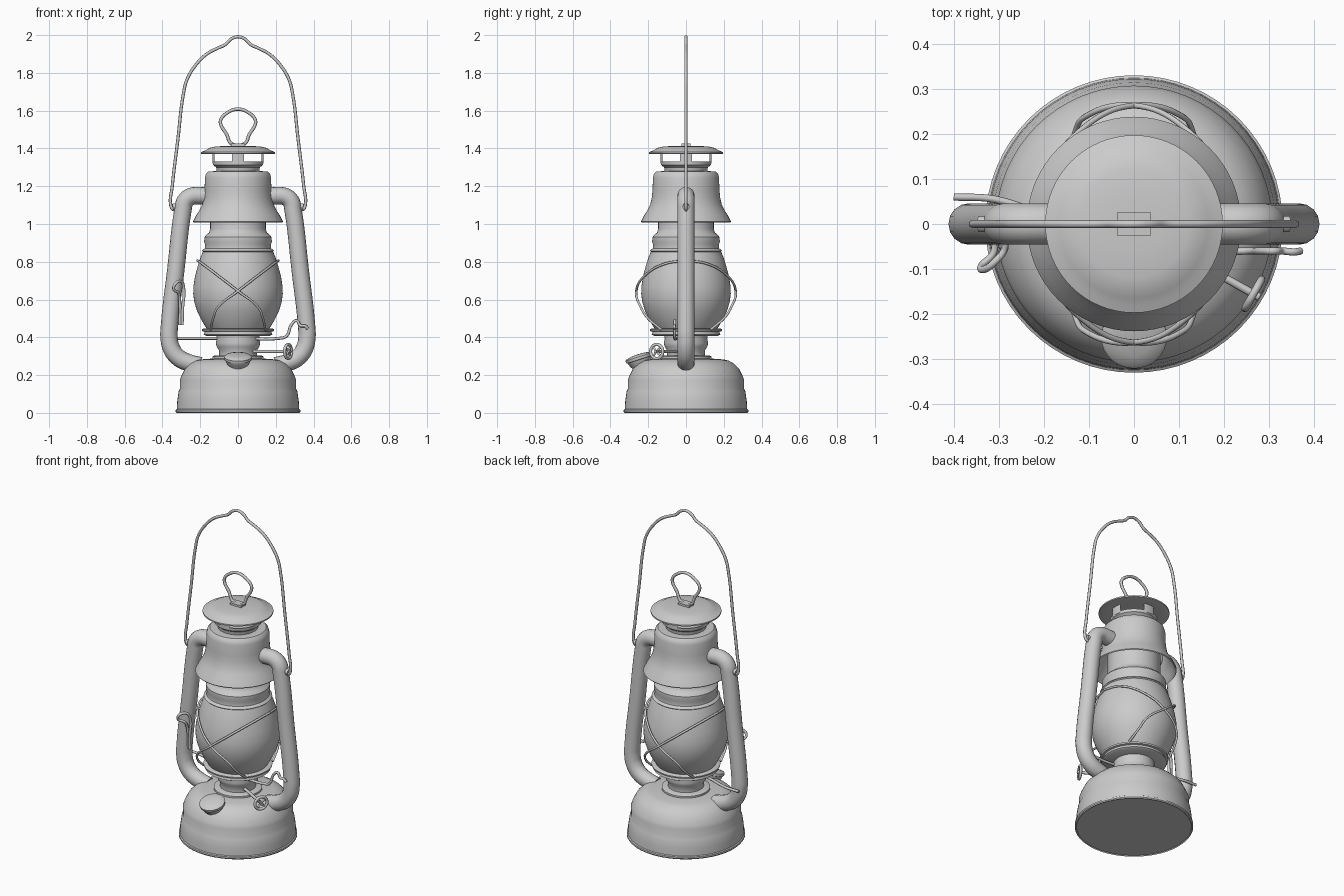
import bpy, bmesh, math
from mathutils import Vector


def smooth(ob, angle=35):
    bpy.ops.object.select_all(action='DESELECT')
    ob.select_set(True)
    bpy.context.view_layer.objects.active = ob
    bpy.ops.object.shade_smooth_by_angle(angle=math.radians(angle))


def lathe(name, profile, steps=64, start=0.0, sweep=math.tau):
    """Revolve (radius, z) points around the z axis."""
    bm = bmesh.new()
    verts = [bm.verts.new((r * math.cos(start), r * math.sin(start), z)) for r, z in profile]
    edges = [bm.edges.new(pair) for pair in zip(verts, verts[1:])]
    bmesh.ops.spin(bm, geom=verts + edges, cent=(0, 0, 0), axis=(0, 0, 1), angle=sweep, steps=steps)
    bmesh.ops.remove_doubles(bm, verts=bm.verts, dist=1e-5)
    bmesh.ops.recalc_face_normals(bm, faces=bm.faces)
    mesh = bpy.data.meshes.new(name)
    bm.to_mesh(mesh)
    bm.free()
    ob = bpy.data.objects.new(name, mesh)
    bpy.context.collection.objects.link(ob)
    smooth(ob)
    return ob


def wire(name, points, radius, closed=False, res=6, sides=2):
    """Round rod through the points."""
    cu = bpy.data.curves.new(name, 'CURVE')
    cu.dimensions = '3D'
    cu.bevel_depth = radius
    cu.bevel_resolution = sides
    cu.resolution_u = res
    cu.use_fill_caps = True
    sp = cu.splines.new('BEZIER')
    sp.bezier_points.add(len(points) - 1)
    for bp, p in zip(sp.bezier_points, points):
        bp.co = p
        bp.handle_left_type = bp.handle_right_type = 'AUTO'
    sp.use_cyclic_u = closed
    sp.use_smooth = True
    ob = bpy.data.objects.new(name, cu)
    bpy.context.collection.objects.link(ob)
    bpy.ops.object.select_all(action='DESELECT')
    ob.select_set(True)
    bpy.context.view_layer.objects.active = ob
    bpy.ops.object.convert(target='MESH')
    smooth(bpy.context.object, 50)
    return bpy.context.object


# fuel tank with rolled foot and stepped wall
lathe("fuel_tank", [(0, 0.005), (0.32, 0.005), (0.325, 0), (0.33, 0.006), (0.33, 0.016), (0.324, 0.02),
                    (0.322, 0.06), (0.314, 0.115), (0.307, 0.13), (0.307, 0.175), (0.3, 0.195),
                    (0.293, 0.21), (0.28, 0.235), (0.255, 0.26), (0.225, 0.277), (0.2, 0.283),
                    (0.13, 0.288), (0, 0.288)])

# burner neck and the plate that carries the globe
lathe("burner", [(0.135, 0.28), (0.135, 0.298), (0.125, 0.303), (0.1, 0.305), (0.1, 0.33), (0.112, 0.35),
                 (0.118, 0.37), (0.112, 0.395), (0.115, 0.41), (0, 0.41)], 48)
lathe("globe_plate", [(0, 0.408), (0.17, 0.408), (0.182, 0.415), (0.178, 0.424), (0.178, 0.43),
                      (0.19, 0.433), (0.192, 0.442), (0.183, 0.447), (0, 0.447)])

# glass globe
lathe("globe", [(0, 0.445), (0.165, 0.445), (0.175, 0.46), (0.195, 0.495), (0.217, 0.54), (0.231, 0.585),
                (0.237, 0.63), (0.236, 0.67), (0.228, 0.72), (0.214, 0.775), (0.198, 0.825),
                (0.185, 0.855), (0, 0.855)])
lathe("globe_collar", [(0, 0.852), (0.185, 0.852), (0.191, 0.858), (0.185, 0.865), (0.176, 0.87),
                       (0.174, 0.89), (0.179, 0.905), (0.178, 0.93), (0.165, 0.945), (0.153, 0.955),
                       (0.147, 0.975), (0.147, 1.1), (0, 1.1)])

# hood with open flared skirt
lathe("hood", [(0.228, 1.015), (0.234, 1.008), (0.238, 1.013), (0.222, 1.045), (0.203, 1.075),
               (0.189, 1.105), (0.181, 1.14), (0.177, 1.18), (0.175, 1.245), (0.17, 1.265), (0.157, 1.278),
               (0.12, 1.28), (0, 1.28), (0, 1.27), (0.15, 1.27), (0.166, 1.245), (0.17, 1.18),
               (0.174, 1.14), (0.183, 1.105), (0.197, 1.075), (0.216, 1.045), (0.228, 1.015)])

# vented chimney: lower ring, four posts, upper ring
lathe("chimney_ring", [(0.112, 1.278), (0.116, 1.3), (0.132, 1.312), (0.134, 1.33),
                       (0.128, 1.33), (0.126, 1.315), (0.108, 1.3), (0.108, 1.278)], 48)
for i in range(4):
    lathe("chimney_post", [(0.128, 1.32), (0.134, 1.32), (0.134, 1.385), (0.128, 1.385), (0.128, 1.32)],
          6, i * math.pi / 2 - 0.24, 0.48)
lathe("chimney_cap", [(0, 1.372), (0.15, 1.372), (0.19, 1.37), (0.197, 1.372), (0.197, 1.38), (0.18, 1.387),
                      (0.165, 1.394), (0.15, 1.403), (0.12, 1.41), (0.06, 1.414), (0, 1.414)])

# lifting ring on the cap
half = [(0.035, 1.425), (0.06, 1.475), (0.092, 1.53), (0.09, 1.555), (0.055, 1.59), (0.02, 1.606)]
loop = half + [(-x, z) for x, z in reversed(half)]
wire("cap_ring", [(x, 0, z) for x, z in loop], 0.009, closed=True, res=4)
bpy.ops.mesh.primitive_cube_add(size=1, location=(0, 0, 1.415))
bpy.context.object.name = "cap_ring_clip"
bpy.context.object.scale = (0.076, 0.05, 0.022)

# air tubes and bail pivots on both sides
for s, side in ((1, "right"), (-1, "left")):
    path = [(0.15, 1.145), (0.2, 1.15), (0.25, 1.145), (0.28, 1.12), (0.292, 1.07), (0.33, 0.75), (0.363, 0.46),
            (0.365, 0.4), (0.352, 0.34), (0.315, 0.292), (0.26, 0.265), (0.2, 0.25)]
    wire("air_tube_" + side, [(s * x, 0, z) for x, z in path], 0.046, res=6, sides=6)
    wire("bail_pivot_" + side, [(s * 0.31, 0, 1.095), (s * 0.345, 0, 1.09)], 0.018, res=2, sides=3)

# bail handle
half = [(0.32, 1.075), (0.345, 1.078), (0.356, 1.1), (0.348, 1.2), (0.318, 1.45), (0.287, 1.7), (0.27, 1.765),
        (0.225, 1.84), (0.165, 1.9), (0.105, 1.932), (0.07, 1.948), (0.035, 1.98)]
path = half + [(0, 1.991)] + [(-x, z) for x, z in reversed(half)]
wire("bail_handle", [(x, 0, z) for x, z in path], 0.0085)

# crossed guard wires, front and back, plus side loops over the tubes
for f in (-1, 1):
    for s in (-1, 1):
        path = [(-0.215, 0, 0.807), (-0.19, 0.11, 0.79), (-0.11, 0.215, 0.73), (0, 0.263, 0.645),
                (0.11, 0.237, 0.555), (0.13, 0.205, 0.505), (0.145, 0.13, 0.44)]
        wire("guard_wire", [(s * x, f * y, z) for x, y, z in path], 0.0065, res=8)

# tilted filler cap
cap = lathe("filler_cap", [(0, -0.08), (0.045, -0.08), (0.05, -0.045), (0.058, -0.035), (0.066, -0.012),
                           (0.072, -0.01), (0.073, 0.004), (0.066, 0.01), (0.04, 0.016), (0, 0.018)], 32)
cap.location = (0, -0.25, 0.293)
cap.rotation_euler = (math.radians(18), 0, 0)

# wick adjuster: shaft, wheel and spokes
hub = Vector((0.265, -0.155, 0.325))
axis = Vector((0.87, -0.49, 0)).normalized()
across = Vector((0.49, 0.87, 0)).normalized()
up = Vector((0, 0, 1))
wire("wick_shaft", [(0.06, -0.04, 0.325), hub + axis * 0.015], 0.009, res=2)
wire("wick_wheel", [hub + (across * math.cos(a) + up * math.sin(a)) * 0.037
                    for a in [i * math.tau / 8 for i in range(8)]], 0.0085, closed=True, res=4)
for i in range(2):
    d = across * math.cos(i * math.pi / 2 + 0.78) + up * math.sin(i * math.pi / 2 + 0.78)
    wire("wick_spoke", [hub - d * 0.037, hub + d * 0.037], 0.006, res=2)

# globe lift: cross rod with cranked end, and the lever loop at the left
wire("lift_rod", [(-0.4, 0.06, 0.395), (-0.31, 0.055, 0.395), (-0.2, 0.02, 0.395), (0, -0.04, 0.395),
                  (0.22, -0.06, 0.395), (0.255, -0.06, 0.405), (0.285, -0.06, 0.47), (0.31, -0.06, 0.488),
                  (0.33, -0.06, 0.462), (0.355, -0.062, 0.46), (0.37, -0.06, 0.445)], 0.008)
wire("lift_lever", [(-0.295, -0.045, 0.465), (-0.293, -0.05, 0.55), (-0.287, -0.055, 0.66), (-0.3, -0.075, 0.695),
                    (-0.33, -0.1, 0.685), (-0.34, -0.095, 0.655), (-0.315, -0.07, 0.635),
                    (-0.309, -0.052, 0.6), (-0.307, -0.045, 0.465)], 0.008)
